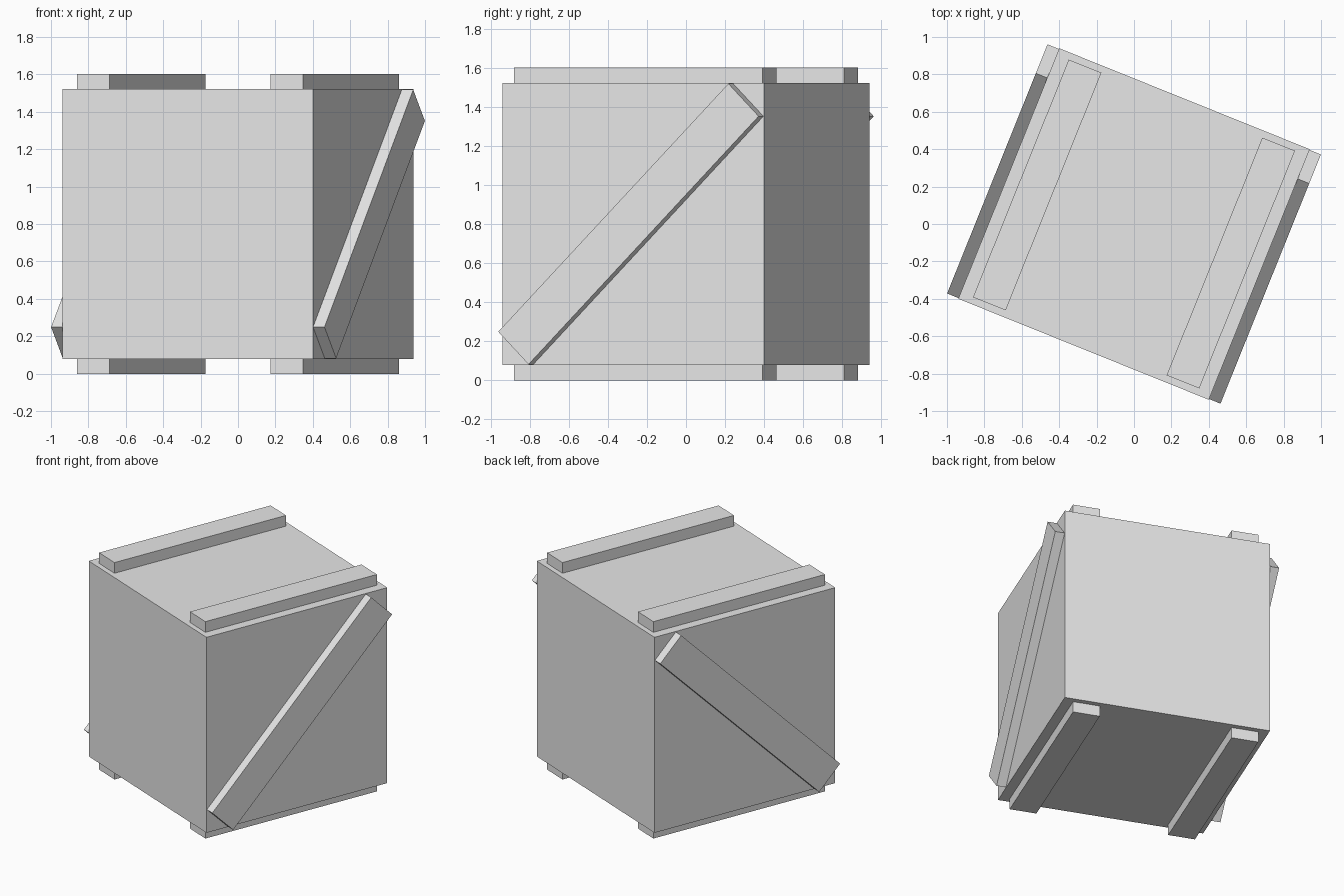
import bpy
from math import radians
from mathutils import Matrix

default = bpy.data.objects.get("Cube")
if default:
    bpy.data.objects.remove(default, do_unlink=True)

# One plain grey for the whole crate
grey = bpy.data.materials.new("light_grey")
grey.use_nodes = True
colour = (0.8, 0.8, 0.8, 1)
grey.diffuse_color = colour
grey.node_tree.nodes["Principled BSDF"].inputs["Base Color"].default_value = colour

TURN = Matrix.Rotation(radians(-21.95), 4, "Z")  # the crate stands turned
HALF = 0.722   # half the side of the box
MID = 0.8      # height of the crate centre
SLAT = 0.08    # slat thickness
BRACE = 0.066  # brace thickness


def block(name, size, centre, tilt=0):
    """Box of given size, tilted about the crate's x axis, then turned with the crate."""
    bpy.ops.mesh.primitive_cube_add(size=1)
    obj = bpy.context.object
    obj.name = name
    obj.data.name = name
    obj.data.transform(TURN @ Matrix.Translation(centre)
                       @ Matrix.Rotation(radians(tilt), 4, "X")
                       @ Matrix.Diagonal((*size, 1)))
    obj.data.materials.append(grey)
    return obj


# Main box
block("crate_box", (2 * HALF,) * 3, (0, 0, MID))

for side, side_name in ((-1, "right"), (1, "left")):
    # Slats on the lid and under the floor
    for level, level_name in ((-1, "bottom"), (1, "top")):
        block(f"{level_name}_slat_{side_name}", (0.188, 1.37, SLAT),
              (side * 0.558, 0, MID + level * (HALF + SLAT / 2 - 0.001)))
    # Diagonal brace rising towards the back
    block(f"diagonal_brace_{side_name}", (BRACE, 1.795, 0.236),
          (side * (HALF + BRACE / 2), 0, MID), tilt=45)
